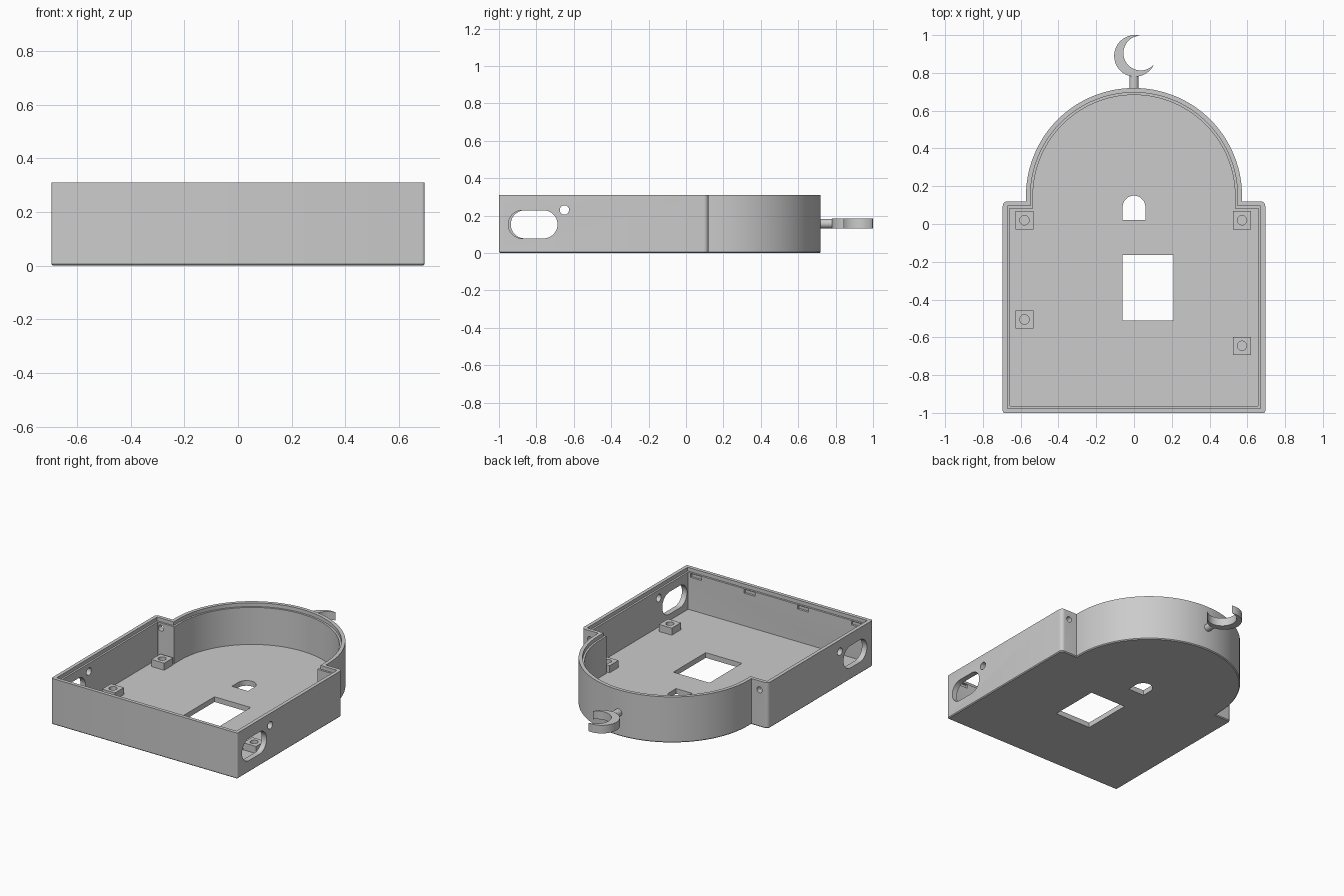
import bpy, bmesh
from math import sin, cos, pi
from mathutils import Vector

cube = bpy.data.objects.get("Cube")
if cube:
    bpy.data.objects.remove(cube, do_unlink=True)

grey = bpy.data.materials.new("matte grey")
grey.use_nodes = True
grey.diffuse_color = (0.6, 0.6, 0.6, 1)
grey.node_tree.nodes["Principled BSDF"].inputs["Base Color"].default_value = (0.6, 0.6, 0.6, 1)


def arc(cx, cy, r, start, end, n):
    return [(cx + r * cos(start + (end - start) * i / n),
             cy + r * sin(start + (end - start) * i / n)) for i in range(n + 1)]


def circle(cx, cy, r, n=32):
    return arc(cx, cy, r, 0, 2 * pi, n)[:-1]


def box(x0, x1, y0, y1):
    return [(x0, y0), (x1, y0), (x1, y1), (x0, y1)]


def slot(x0, x1, y0, y1):
    r, cy = (y1 - y0) / 2, (y0 + y1) / 2
    return arc(x1 - r, cy, r, -pi / 2, pi / 2, 20) + arc(x0 + r, cy, r, pi / 2, 1.5 * pi, 20)


def loft(name, rings, axis="z"):
    """Join equal-length rings [(points, level), ...] into a closed solid along an axis."""
    place = {"z": lambda p, h: Vector((p[0], p[1], h)),
             "x": lambda p, h: Vector((h, p[0], p[1])),
             "y": lambda p, h: Vector((p[0], h, p[1]))}[axis]
    bm = bmesh.new()
    loops = [[bm.verts.new(place(p, h)) for p in pts] for pts, h in rings]
    n = len(loops[0])
    for a, b in zip(loops, loops[1:]):
        for i in range(n):
            j = (i + 1) % n
            bm.faces.new((a[i], a[j], b[j], b[i]))
    bm.faces.new(loops[0][::-1])
    bm.faces.new(loops[-1])
    bmesh.ops.recalc_face_normals(bm, faces=bm.faces)
    mesh = bpy.data.meshes.new(name)
    bm.to_mesh(mesh)
    bm.free()
    mesh.materials.append(grey)
    obj = bpy.data.objects.new(name, mesh)
    bpy.context.collection.objects.link(obj)
    return obj


def prism(name, pts, low, high, axis="z"):
    return loft(name, [(pts, low), (pts, high)], axis)


def cut(target, cutter):
    mod = target.modifiers.new("cut", "BOOLEAN")
    mod.operation, mod.solver, mod.object = "DIFFERENCE", "EXACT", cutter
    bpy.context.view_layer.objects.active = target
    bpy.ops.object.modifier_apply(modifier=mod.name)
    bpy.data.objects.remove(cutter, do_unlink=True)


def smooth(obj):
    bpy.ops.object.select_all(action="DESELECT")
    obj.select_set(True)
    bpy.context.view_layer.objects.active = obj
    bpy.ops.object.shade_smooth_by_angle(angle=0.5)


def outline(t):
    """Domed house outline, inset by t."""
    w, front, back = 0.695 - t, -1 + t, 0.12 - t
    rb, rf = max(0.025 - t, 0.003), max(0.01 - t, 0.002)
    dome = 0.572 - t
    pts = arc(-w + rf, front + rf, rf, pi, 1.5 * pi, 4)
    pts += arc(w - rf, front + rf, rf, -pi / 2, 0, 4)
    pts += arc(w - rb, back - rb, rb, 0, pi / 2, 8)
    pts += [(dome, back)] + arc(0, 0.148, dome, 0, pi, 72) + [(-dome, back)]
    return pts + arc(-w + rb, back - rb, rb, pi / 2, pi, 8)


# Tray shell with a hollow and a stepped rim for the lid
height, floor, ledge = 0.31, 0.035, 0.285
shell = loft("tray_shell", [(outline(0.006), 0), (outline(0), 0.006), (outline(0), height)])
cut(shell, prism("hollow", outline(0.037), floor, 0.5))
cut(shell, prism("rim_step", outline(0.024), ledge, 0.5))

# Floor openings: screen window and arched doorway
cut(shell, prism("window", box(-0.06, 0.21, -0.51, -0.165), -0.1, 0.1))
cut(shell, prism("doorway", [(-0.06, 0.02), (0.06, 0.02)] + arc(0, 0.09, 0.06, 0, pi, 24), -0.1, 0.1))

# Side wall slots, screw holes and shoulder holes
for side, y0 in ((1, -0.95), (-1, -0.937)):
    a, b = sorted((side * 0.6, side * 0.8))
    cut(shell, prism("side_slot", slot(y0, -0.687, 0.078, 0.228), a, b, "x"))
    cut(shell, prism("side_hole", circle(-0.65, 0.23, 0.025), a, b, "x"))
    cut(shell, prism("shoulder_hole", circle(side * 0.633, 0.25, 0.02), 0.05, 0.2, "y"))

# Clip notches under the front rim
for x in (-0.6, -0.2, 0.2, 0.6):
    cut(shell, prism("clip_notch", box(x - 0.04, x + 0.04, -0.977, -0.9), 0.255, 0.28))
smooth(shell)

# Screw posts on the floor
for x, y in ((-0.58, 0.02), (0.572, 0.02), (-0.58, -0.505), (0.572, -0.645)):
    post = prism("screw_post", box(x - 0.048, x + 0.048, y - 0.048, y + 0.048), floor - 0.005, 0.083)
    cut(post, prism("post_hole", circle(x, y, 0.025), 0.04, 0.2))
    smooth(post)

# Crescent finial on a round stem
crescent = prism("crescent", circle(0.005, 0.89, 0.11, 96), 0.13, 0.185)
cut(crescent, prism("crescent_bite", circle(0.036, 0.905, 0.092, 96), 0, 0.3))
smooth(crescent)
smooth(prism("finial_stem", circle(0, 0.157, 0.025), 0.7, 0.79, "y"))
